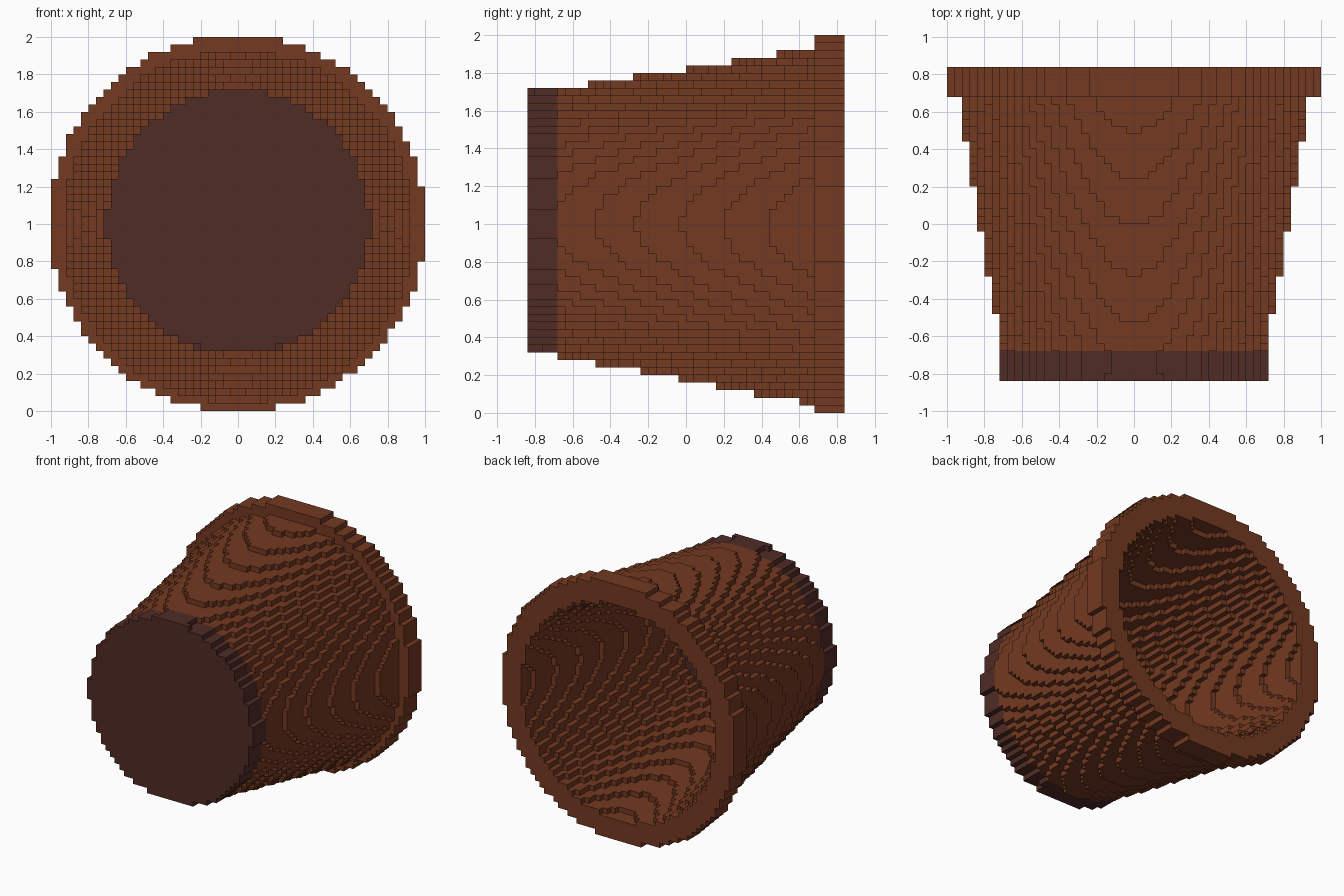
import bpy, bmesh, math

cube = bpy.data.objects.get("Cube")
if cube:
    bpy.data.objects.remove(cube, do_unlink=True)

V = 0.04                    # block size
NX, NY, NZ = 50, 42, 50     # grid of blocks: width, depth, height
BASE_LAYERS = RIM_LAYERS = 4
BASE_R, RIM_R = 0.7045, 1.007


def material(name, rgb):
    m = bpy.data.materials.new(name)
    m.use_nodes = True
    col = (*rgb, 1.0)
    m.diffuse_color = col
    bsdf = m.node_tree.nodes["Principled BSDF"]
    bsdf.inputs["Base Color"].default_value = col
    bsdf.inputs["Roughness"].default_value = 0.9
    return m


clay = material("clay brown", (0.174, 0.041, 0.015))
dark = material("dark brown", (0.080, 0.025, 0.018))


def part_at(i, j, k):
    """Name of the part that fills a block, or None where it is empty."""
    x, y, z = -1 + (i + .5) * V, -0.84 + (j + .5) * V, (k + .5) * V
    taper = max(BASE_R, 0.732 + 0.173 * (y + 0.54))
    zc = 1.005 - 0.016 * (y + 0.5)
    if j < BASE_LAYERS:                       # solid disc
        return "pot_base" if math.hypot(x, z - zc) <= BASE_R else None
    inner = math.hypot(x, z - 1.0) <= taper - 0.13
    if inner:
        return None
    if j >= NY - RIM_LAYERS:                  # flared lip
        return "pot_rim" if math.hypot(x + 0.005, z - 1.005) <= RIM_R else None
    return "pot_wall" if math.hypot(x, z - zc) <= taper else None


blocks = {}
for i in range(NX):
    for j in range(NY):
        for k in range(NZ):
            p = part_at(i, j, k)
            if p:
                blocks[i, j, k] = p


def build(name, mat):
    """Mesh the exposed sides of all blocks belonging to one part."""
    bm = bmesh.new()
    verts = {}

    def vert(c):
        if c not in verts:
            verts[c] = bm.verts.new((-1 + c[0] * V, -0.84 + c[1] * V, c[2] * V))
        return verts[c]

    for cell, part in blocks.items():
        if part != name:
            continue
        for axis in range(3):
            u, w = (axis + 1) % 3, (axis + 2) % 3
            for side in (0, 1):
                nb = list(cell)
                nb[axis] += 2 * side - 1
                if tuple(nb) in blocks:
                    continue
                quad = []
                for du, dw in ((0, 0), (1, 0), (1, 1), (0, 1)):
                    c = list(cell)
                    c[axis] += side
                    c[u] += du
                    c[w] += dw
                    quad.append(vert(tuple(c)))
                bm.faces.new(quad if side else quad[::-1])
    me = bpy.data.meshes.new(name)
    bm.to_mesh(me)
    bm.free()
    me.materials.append(mat)
    ob = bpy.data.objects.new(name, me)
    bpy.context.collection.objects.link(ob)


build("pot_base", dark)
build("pot_wall", clay)
build("pot_rim", clay)
